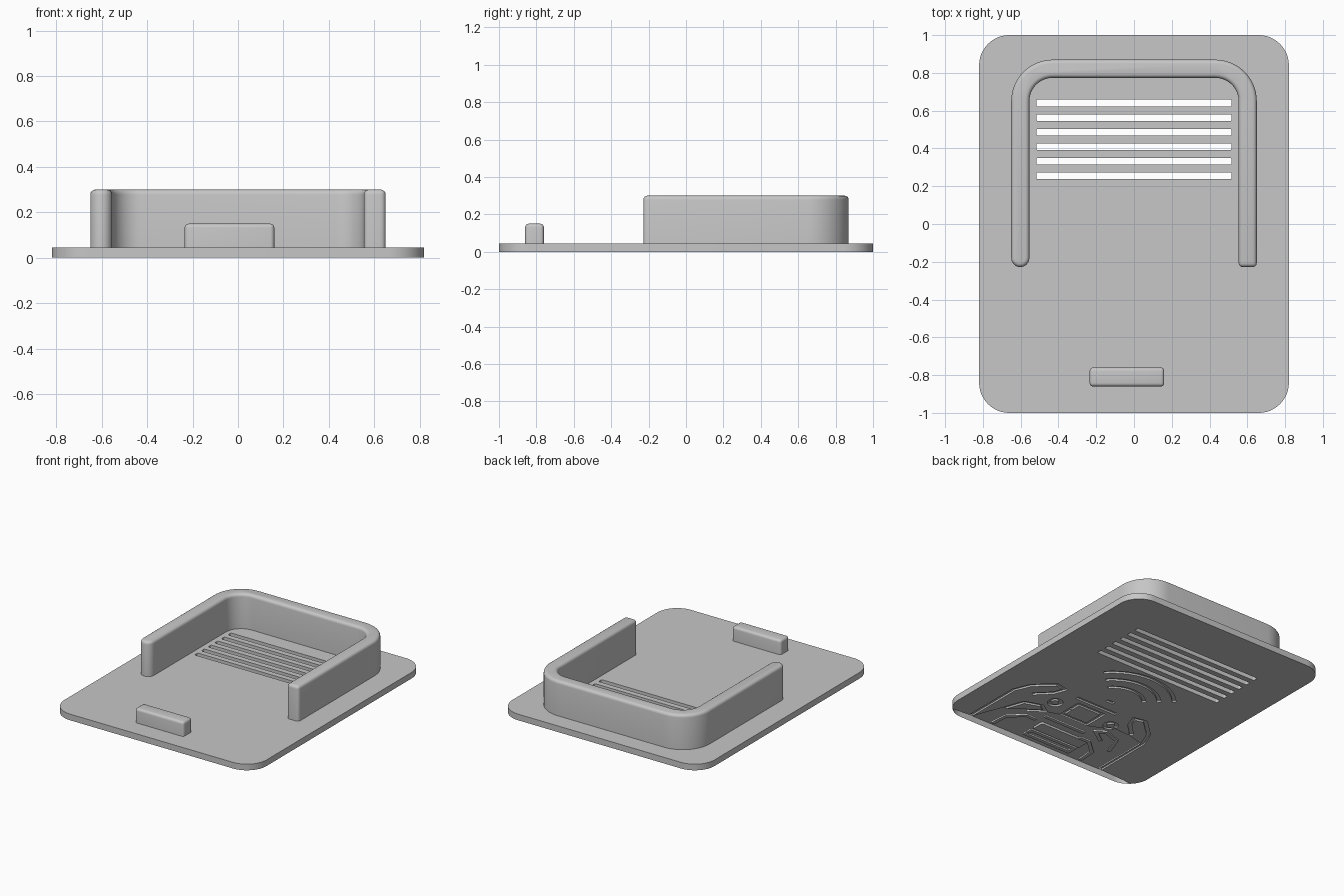
import bpy, bmesh
from math import sin, cos, pi, radians
from mathutils import Vector

if "Cube" in bpy.data.objects:
    bpy.data.objects.remove(bpy.data.objects["Cube"])

grey = bpy.data.materials.new("plain grey")
grey.use_nodes = True
grey.diffuse_color = (0.57, 0.57, 0.57, 1)
grey.node_tree.nodes["Principled BSDF"].inputs["Base Color"].default_value = grey.diffuse_color


def arc(cx, cy, r, a0, a1, n=12):
    """Points along an arc, angles in degrees."""
    steps = [radians(a0 + (a1 - a0) * i / n) for i in range(n + 1)]
    return [Vector((cx + r * cos(a), cy + r * sin(a))) for a in steps]


def rounded_rect(cx, cy, w, d, r, n=12):
    pts = []
    for i, (sx, sy) in enumerate([(1, 1), (-1, 1), (-1, -1), (1, -1)]):
        pts += arc(cx + sx * (w / 2 - r), cy + sy * (d / 2 - r), r, 90 * i, 90 * i + 90, n)
    return pts


def frame_path(cx, cy, w, d):
    """Rectangle outline as an almost closed stroke."""
    corners = [(1, 1), (-1, 1), (-1, -1), (1, -1)]
    pts = [(cx + sx * w / 2, cy + sy * d / 2) for sx, sy in corners]
    return [(cx + w / 2, cy + 0.002)] + pts + [(cx + w / 2, cy - 0.002)]


def ribbon(path, width, round_start=False):
    """Outline of a stroke of constant width along a path."""
    path = [Vector(p) for p in path]
    h, left, right = width / 2, [], []
    for i, p in enumerate(path):
        a = (p - path[i - 1]).normalized() if i else None
        b = (path[i + 1] - p).normalized() if i < len(path) - 1 else None
        t = ((a or b) + (b or a)).normalized()
        nrm = Vector((-t.y, t.x)) * h / max(t.dot(a or b), 0.5)
        left.append(p + nrm)
        right.append(p - nrm)
    out = right + left[::-1]
    if round_start:
        ang = -Vector((1, 0)).angle_signed(left[0] - path[0]) * 180 / pi
        out += arc(path[0].x, path[0].y, h, ang, ang + 180)[1:-1]
    return out


def tube(bm, pts, z0, z1):
    """Upright walls along an outline; returns the lower and upper rings."""
    low, high = ([bm.verts.new((p[0], p[1], z)) for p in pts] for z in (z0, z1))
    for i in range(len(pts)):
        bm.faces.new((low[i - 1], low[i], high[i], high[i - 1]))
    return low, high


def fill(bm, rings):
    """Flat face bounded by the first ring, with the other rings as holes."""
    edges = [bm.edges.get((r[i - 1], r[i])) for r in rings for i in range(len(r))]
    bmesh.ops.triangle_fill(bm, use_beauty=True, edges=edges, normal=(0, 0, 1))


def finish(name, bm):
    bmesh.ops.recalc_face_normals(bm, faces=bm.faces[:])
    mesh = bpy.data.meshes.new(name)
    bm.to_mesh(mesh)
    bm.free()
    mesh.materials.append(grey)
    ob = bpy.data.objects.new(name, mesh)
    bpy.context.collection.objects.link(ob)
    bpy.ops.object.select_all(action='DESELECT')
    ob.select_set(True)
    bpy.context.view_layer.objects.active = ob
    bpy.ops.object.shade_smooth_by_angle(angle=radians(35))


def rounded_prism(name, pts, z0, z1, fillet):
    """Extruded outline with its sharp upper and upright edges rounded."""
    bm = bmesh.new()
    low, high = tube(bm, pts, z0, z1)
    bm.faces.new(low[::-1])
    bm.faces.new(high)
    bmesh.ops.recalc_face_normals(bm, faces=bm.faces[:])
    edges = [e for e in bm.edges if e.calc_face_angle(0) > 1
             and max(v.co.z for v in e.verts) > z1 - 0.001]
    bmesh.ops.bevel(bm, geom=edges, offset=fillet, segments=4, profile=0.5,
                    affect='EDGES', clamp_overlap=True)
    finish(name, bm)


# Underside grooves: waves, device outline, gripping strokes
mid, groove, depth, thick = 0.065, 0.026, 0.012, 0.045
strokes = [arc(0.01, -0.21, r, 42, 138) for r in (0.21, 0.31, 0.41)]
strokes += [frame_path(mid, -0.455, 0.21, 0.17), frame_path(0, -0.87, 0.37, 0.06)]
strokes += [[(mid - 0.17, y), (mid + 0.17, y)] for y in (-0.31, -0.64)]
strokes.append([(0, -0.21), (0.06, -0.21)])
half = [
    arc(0.24, -0.45, 0.04, 0, 350),
    [(0.56, -0.94), (0.56, -0.5), (0.51, -0.38), (0.38, -0.26), (0.3, -0.28), (0.33, -0.36), (0.43, -0.46)],
    [(0.38, -0.93), (0.37, -0.8), (0.27, -0.71), (0.19, -0.71)],
    [(0.45, -0.72), (0.4, -0.58), (0.28, -0.54), (0.22, -0.58), (0.32, -0.65)],
]
for side in (1, -1):
    strokes += [[(mid + side * p[0], p[1]) for p in path] for path in half]

# Base plate with through slots and grooves
bm = bmesh.new()
outlines = [rounded_rect(0, 0, 1.64, 2, 0.16)]
outlines += [rounded_rect(0, 0.255 + 0.077 * i, 1.035, 0.036, 0.008, 3) for i in range(6)]
through = [tube(bm, pts, 0, thick) for pts in outlines]
cuts = [tube(bm, ribbon(s, groove), 0, depth) for s in strokes]
for low, high in cuts:
    bm.faces.new(high)
fill(bm, [high for low, high in through])
fill(bm, [low for low, high in through + cuts])
finish("base_plate", bm)

# U-shaped wall: one rounded end, one square end
spine = [(-0.602, -0.18)] + arc(-0.43, 0.65, 0.172, 180, 90, 16)
spine += arc(0.43, 0.65, 0.172, 90, 0, 16) + [(0.602, -0.228)]
rounded_prism("u_wall", ribbon(spine, 0.096, round_start=True), 0.03, 0.3, 0.022)

# Front stop block
stop = [(-0.235, -0.86), (0.16, -0.86), (0.16, -0.76), (-0.235, -0.76)]
rounded_prism("front_stop", stop, 0.03, 0.15, 0.018)
